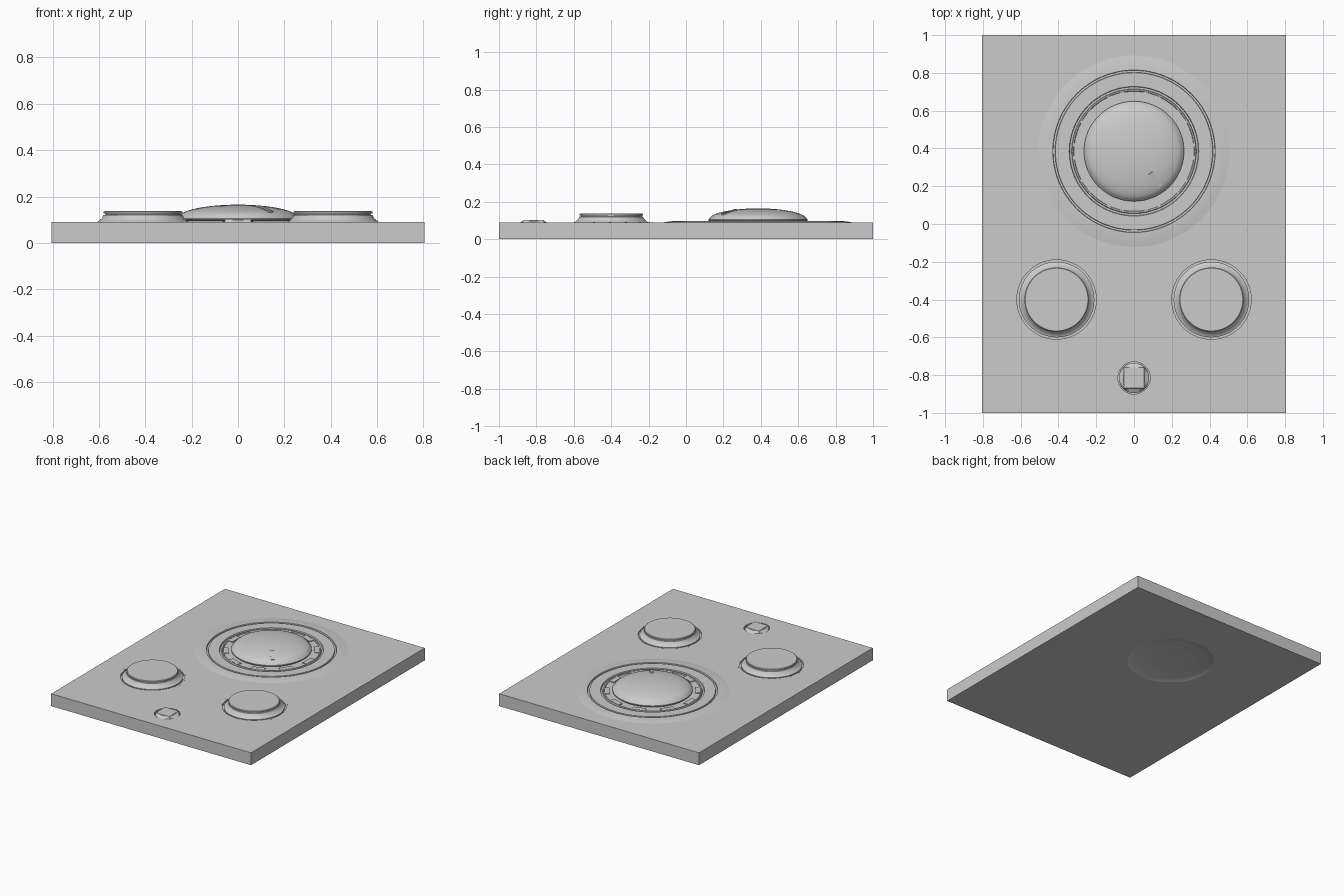
import bpy, bmesh
from math import sin, cos, pi, radians
from mathutils import Vector

cube = bpy.data.objects.get("Cube")
if cube:
    bpy.data.objects.remove(cube)

grey = bpy.data.materials.new("plain grey")
grey.use_nodes = True
tone = (0.6, 0.6, 0.6, 1)
grey.diffuse_color = tone
grey.node_tree.nodes["Principled BSDF"].inputs["Base Color"].default_value = tone

TOP = 0.09
DIAL = (0, 0.385)


def finish(name, bm, loc=(0, 0, 0), smooth=True):
    bmesh.ops.recalc_face_normals(bm, faces=bm.faces)
    me = bpy.data.meshes.new(name)
    bm.to_mesh(me)
    bm.free()
    me.materials.append(grey)
    ob = bpy.data.objects.new(name, me)
    ob.location = loc
    bpy.context.collection.objects.link(ob)
    if smooth:
        bpy.ops.object.select_all(action='DESELECT')
        ob.select_set(True)
        bpy.context.view_layer.objects.active = ob
        bpy.ops.object.shade_smooth_by_angle(angle=radians(30))
    return ob


def loft(name, rings, loc=(0, 0, 0)):
    """Skin a stack of closed rings and cap both ends."""
    bm = bmesh.new()
    loops = [[bm.verts.new(p) for p in ring] for ring in rings]
    n = len(loops[0])
    for a, b in zip(loops, loops[1:]):
        for i in range(n):
            j = (i + 1) % n
            bm.faces.new((a[i], a[j], b[j], b[i]))
    bm.faces.new(loops[0])
    bm.faces.new(loops[-1])
    return finish(name, bm, loc)


def revolve(name, profile, xy, n=96):
    rings = [[(r * cos(2 * pi * i / n), r * sin(2 * pi * i / n), z)
              for i in range(n)] for r, z in profile]
    return loft(name, rings, (*xy, 0))


def box(name, size, loc, angle=0.0):
    bm = bmesh.new()
    bmesh.ops.create_cube(bm, size=1)
    bmesh.ops.scale(bm, vec=size, verts=bm.verts)
    ob = finish(name, bm, loc, False)
    ob.rotation_euler.z = angle
    return ob


def cut(target, cutter):
    mod = target.modifiers.new(cutter.name, 'BOOLEAN')
    mod.object = cutter
    mod.operation = 'DIFFERENCE'
    mod.solver = 'EXACT'
    cutter.hide_render = True
    cutter.hide_set(True)


# Panel with pockets for the controls and a shallow dent underneath
panel = box("panel", (1.61, 2, TOP), (0, 0, TOP / 2))
pockets = [("dial_pocket", DIAL, 0.46, 0.07), ("button_pocket", (0, -0.815), 0.085, 0.07),
           ("left_knob_pocket", (0.41, -0.4), 0.21, 0.08),
           ("right_knob_pocket", (-0.41, -0.4), 0.21, 0.08)]
for name, xy, r, z in pockets:
    cut(panel, revolve(name, [(r, z), (r, 0.2)], xy))
cut(panel, revolve("underside_dent", [(0.31, -0.01), (0.29, 0.001), (0.24, 0.005),
                                      (0.19, 0.013), (0.17, 0.015)], DIAL))

# Dial surround: soft rise, two engraved rings and a sunken floor
revolve("dial_surround", [
    (0.46, 0.065), (0.51, 0.0895), (0.48, 0.094), (0.455, 0.097), (0.43, 0.098),
    (0.428, 0.088), (0.418, 0.088), (0.416, 0.097), (0.343, 0.097), (0.34, 0.088),
    (0.33, 0.088), (0.327, 0.097), (0.32, 0.096), (0.317, 0.091), (0.25, 0.091)], DIAL)

# Scale tabs around the dial
for k in range(10):
    a = radians(-108 + k * 36)
    box(f"dial_tab_{k + 1}", (0.035, 0.09, 0.006),
        (DIAL[0] + 0.3 * cos(a), DIAL[1] + 0.3 * sin(a), 0.093), a)

# Domed dial
dome = [(0.25, 0.088), (0.265, 0.1), (0.265, 0.106)]
dome += [(0.258 * cos(t), 0.108 + 0.057 * sin(t))
         for t in [radians(6 + 7 * i) for i in range(12)]] + [(0.004, 0.165)]
revolve("dial_dome", dome, DIAL, 64)

# Pointer mark lying on the dome
direction = Vector((cos(radians(-53)), sin(radians(-53)), 0))
mark = box("dial_pointer", (0.095, 0.024, 0.012),
           Vector((*DIAL, 0.144)) + direction * 0.19)
mark.rotation_euler = (0, radians(15), radians(-53))

# Two small knobs with flared skirts, a neck and a flat cap
for side, x in (("left", 0.41), ("right", -0.41)):
    revolve(f"{side}_knob", [
        (0.2, 0.078), (0.2, 0.09), (0.192, 0.093), (0.178, 0.106), (0.17, 0.12),
        (0.162, 0.122), (0.162, 0.126), (0.17, 0.127), (0.17, 0.134), (0.166, 0.137)],
        (x, -0.4), 64)
    for k in range(11):
        a = radians(-25 + k * 23)
        box(f"{side}_knob_dot_{k + 1}", (0.007, 0.007, 0.002),
            (x + 0.221 * cos(a), -0.4 + 0.221 * sin(a), TOP), a)

# Button: round foot blending into a square top
n = 48
angles = [2 * pi * i / n for i in range(n)]
rings = [[(0.08 * cos(a), 0.08 * sin(a), z) for a in angles] for z in (0.068, 0.085)]
for half, z in ((0.056, 0.098), (0.054, 0.103)):
    rings.append([(half * cos(a) / max(abs(cos(a)), abs(sin(a))),
                   half * sin(a) / max(abs(cos(a)), abs(sin(a))), z) for a in angles])
loft("button", rings, (0, -0.815, 0))
